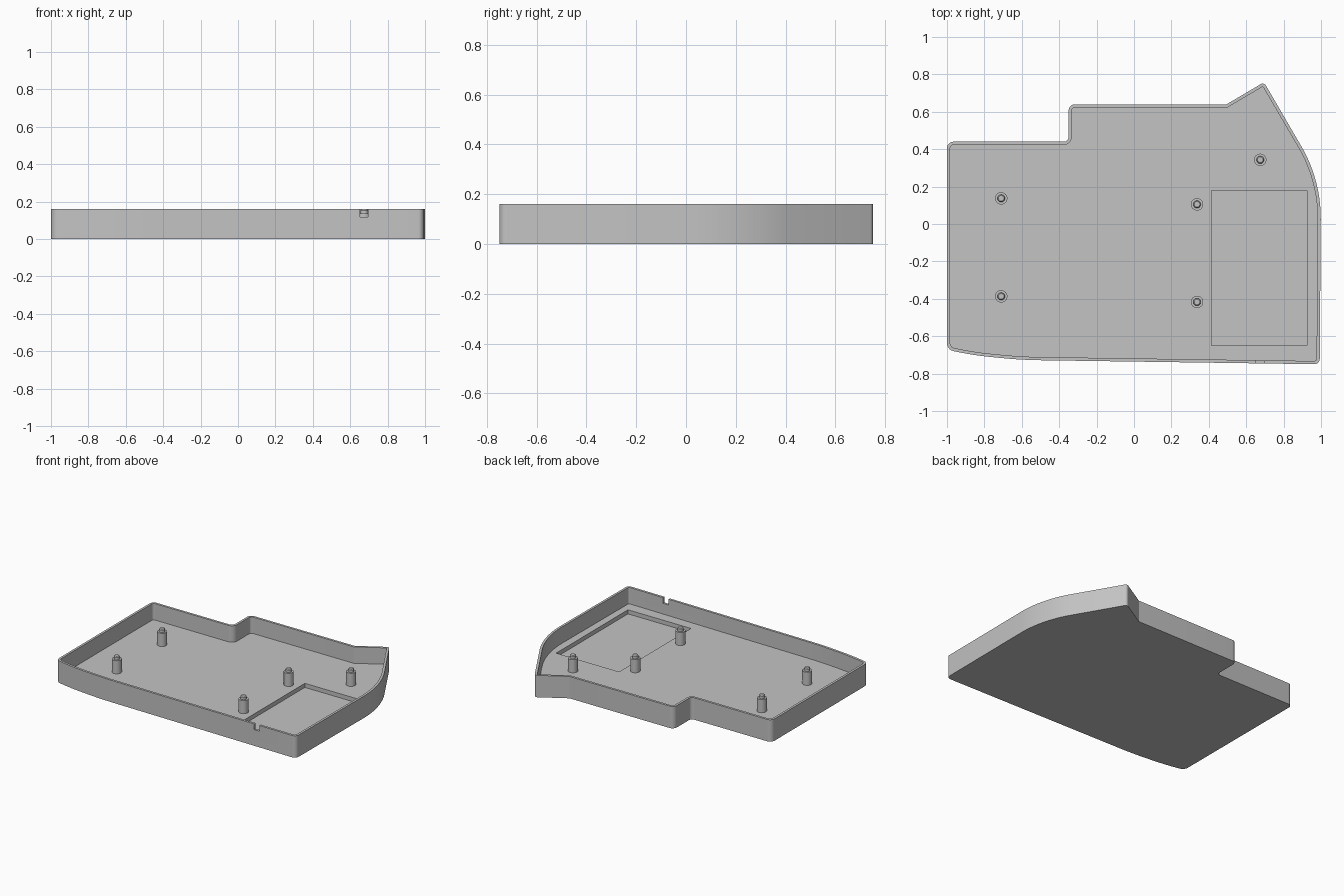
import bpy, bmesh, math
from mathutils import Vector

cube = bpy.data.objects.get("Cube")
if cube:
    bpy.data.objects.remove(cube, do_unlink=True)

grey = bpy.data.materials.new("grey plastic")
grey.use_nodes = True
GREY = (0.55, 0.55, 0.55, 1)
grey.diffuse_color = GREY
grey.node_tree.nodes["Principled BSDF"].inputs["Base Color"].default_value = GREY

HEIGHT, FLOOR, RECESS, WALL = 0.16, 0.04, 0.01, 0.017


def rounded(corners, steps):
    """Outline from (x, y, tangent length) corners, with arc fillets."""
    out = []
    for i, (x, y, t) in enumerate(corners):
        p = Vector((x, y))
        if t == 0:
            out.append(p)
            continue
        u = (Vector(corners[i - 1][:2]) - p).normalized()
        v = (Vector(corners[(i + 1) % len(corners)][:2]) - p).normalized()
        half = u.angle(v) / 2
        centre = p + (u + v).normalized() * t / math.cos(half)
        a, b = p + u * t - centre, p + v * t - centre
        radius = a.length
        n = steps * 2 if t > 0.15 else steps
        for k in range(n + 1):
            out.append(centre + a.normalized().slerp(b.normalized(), k / n) * radius)
    return out


def inset(points, d):
    """Offset a counter-clockwise outline inward."""
    out = []
    for i, p in enumerate(points):
        e1 = (p - points[i - 1]).normalized()
        e2 = (points[(i + 1) % len(points)] - p).normalized()
        n1, n2 = Vector((-e1.y, e1.x)), Vector((-e2.y, e2.x))
        out.append(p + (n1 + n2) * d / (1 + n1.dot(n2)))
    return out


def new_object(name, bm):
    bmesh.ops.recalc_face_normals(bm, faces=bm.faces)
    mesh = bpy.data.meshes.new(name)
    bm.to_mesh(mesh)
    bm.free()
    mesh.materials.append(grey)
    obj = bpy.data.objects.new(name, mesh)
    bpy.context.collection.objects.link(obj)
    return obj


def prism(name, points, z0, z1):
    bm = bmesh.new()
    face = bm.faces.new([bm.verts.new((p.x, p.y, z0)) for p in points])
    top = bmesh.ops.extrude_face_region(bm, geom=[face])["geom"]
    verts = [g for g in top if isinstance(g, bmesh.types.BMVert)]
    bmesh.ops.translate(bm, verts=verts, vec=(0, 0, z1 - z0))
    return new_object(name, bm)


def box(name, x0, x1, y0, y1, z0, z1):
    corners = [(x0, y0), (x1, y0), (x1, y1), (x0, y1)]
    return prism(name, [Vector(c) for c in corners], z0, z1)


def select(obj):
    bpy.ops.object.select_all(action="DESELECT")
    obj.select_set(True)
    bpy.context.view_layer.objects.active = obj


def cut(obj, cutter):
    cutter.hide_render = True
    mod = obj.modifiers.new("cut", "BOOLEAN")
    mod.operation, mod.solver, mod.object = "DIFFERENCE", "EXACT", cutter
    select(obj)
    bpy.ops.object.modifier_apply(modifier=mod.name)
    bpy.data.objects.remove(cutter, do_unlink=True)


def smooth(obj):
    select(obj)
    bpy.ops.object.shade_smooth_by_angle(angle=math.radians(30))


# Tray: outline listed clockwise from the back right corner of the model's right side
corners = [
    (-1, 0.44, 0.035), (-0.35, 0.44, 0.025), (-0.35, 0.64, 0.035),
    (0.495, 0.64, 0), (0.695, 0.758, 0.02), (1, 0.235, 0.21),
    (0.993, -0.75, 0.03), (-0.6, -0.727, 0.1), (-0.86, -0.702, 0.1),
    (-1, -0.672, 0.035),
]
outline = rounded(corners, 8)[::-1]
tray = prism("tray", outline, 0, HEIGHT)
cut(tray, prism("cavity_cutter", inset(outline, WALL), FLOOR, HEIGHT + 0.1))

# Sunken rectangle in the floor and notch in the front wall
cut(tray, box("recess_cutter", 0.415, 0.925, -0.65, 0.18, RECESS, 0.1))
cut(tray, box("notch_cutter", 0.652, 0.695, -0.8, -0.7, 0.118, 0.3))
smooth(tray)


# Mounting posts: wide stem, shoulder and chamfered locating pin
def post(name, x, y):
    profile = [(0.033, FLOOR - 0.005), (0.033, 0.136), (0.02, 0.136),
               (0.02, 0.154), (0.015, HEIGHT)]
    n = 32
    bm = bmesh.new()
    rings = [[bm.verts.new((x + r * math.cos(math.tau * k / n),
                            y + r * math.sin(math.tau * k / n), z))
              for k in range(n)] for r, z in profile]
    for low, high in zip(rings, rings[1:]):
        for k in range(n):
            j = (k + 1) % n
            bm.faces.new((low[k], low[j], high[j], high[k]))
    bm.faces.new(rings[0][::-1])
    bm.faces.new(rings[-1])
    smooth(new_object(name, bm))


places = {
    "back_right_post": (-0.71, 0.137), "front_right_post": (-0.71, -0.387),
    "back_middle_post": (0.337, 0.105), "front_middle_post": (0.337, -0.417),
    "back_left_post": (0.675, 0.343),
}
for name, (x, y) in places.items():
    post(name, x, y)
